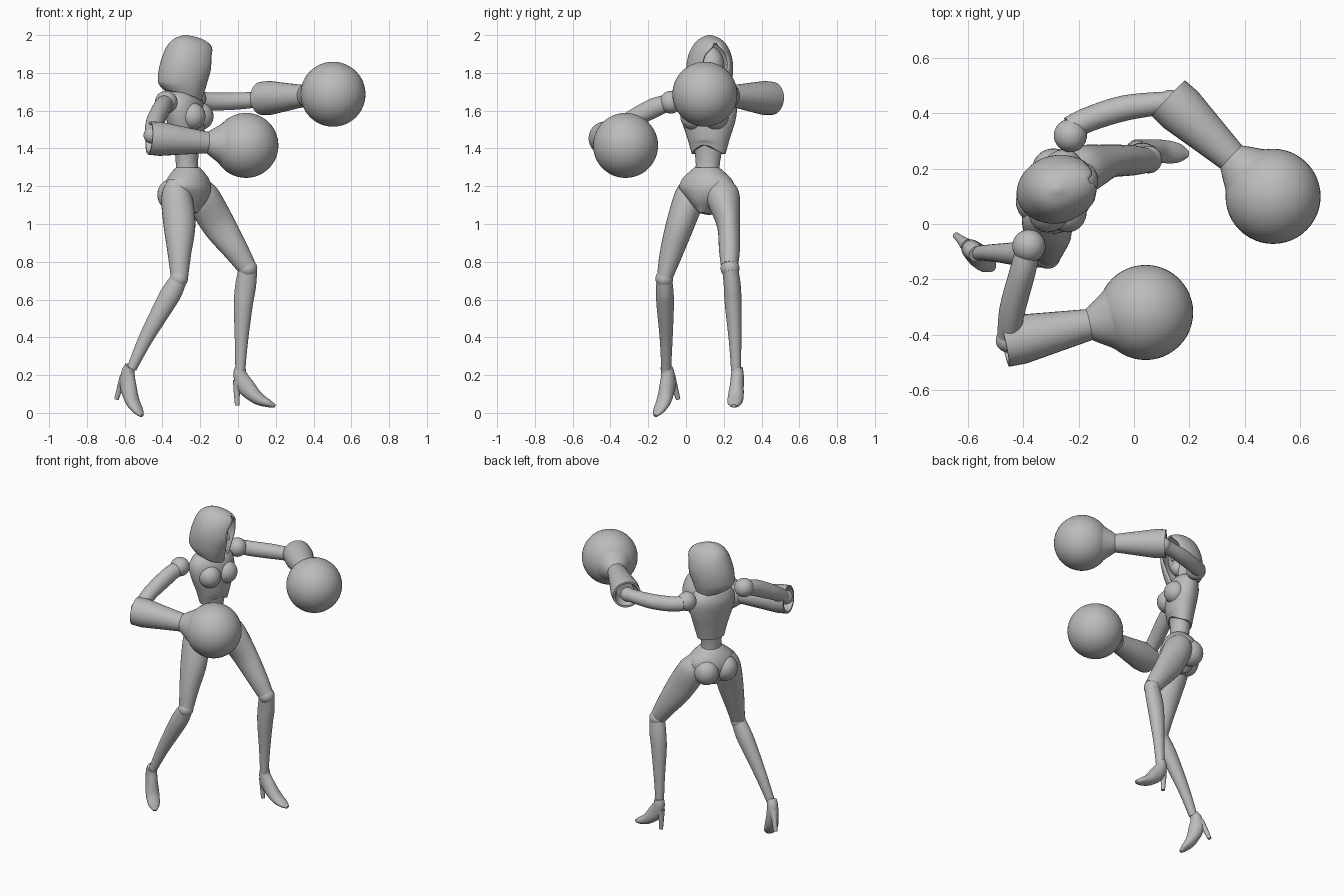
import bpy, bmesh, math
from mathutils import Vector, Matrix

cube = bpy.data.objects.get("Cube")
if cube:
    bpy.data.objects.remove(cube, do_unlink=True)

grey = bpy.data.materials.new("plain grey")
grey.use_nodes = True
grey.diffuse_color = (0.5, 0.5, 0.5, 1)
grey.node_tree.nodes["Principled BSDF"].inputs["Base Color"].default_value = grey.diffuse_color


def finish(obj, angle=40):
    obj.data.materials.append(grey)
    bpy.ops.object.select_all(action='DESELECT')
    obj.select_set(True)
    bpy.context.view_layer.objects.active = obj
    bpy.ops.object.shade_smooth_by_angle(angle=math.radians(angle))
    return obj


def make_object(name, bm):
    bmesh.ops.recalc_face_normals(bm, faces=bm.faces)
    mesh = bpy.data.meshes.new(name)
    bm.to_mesh(mesh)
    bm.free()
    obj = bpy.data.objects.new(name, mesh)
    bpy.context.collection.objects.link(obj)
    return obj


def smooth_keys(keys, steps=5):
    """Catmull-Rom interpolation of position and radii together."""
    keys = [Vector(k) for k in keys]
    out = []
    for i in range(len(keys) - 1):
        a, b, c, d = keys[max(i - 1, 0)], keys[i], keys[i + 1], keys[min(i + 2, len(keys) - 1)]
        for s in range(steps):
            t = s / steps
            out.append(b + (c - a) * (t / 2) + (a * 2 - b * 5 + c * 4 - d) * (t * t / 2)
                       + (b * 3 - a - c * 3 + d) * (t ** 3 / 2))
    return out + [keys[-1]]


def tube(name, keys, side=(0, 1, 0), smooth=True, sides=28):
    """Loft of ellipses; each key is x, y, z, radius along side, other radius."""
    keys = [k if len(k) == 5 else (*k, k[3]) for k in keys]
    rows = smooth_keys(keys) if smooth else [Vector(k) for k in keys]
    centres = [Vector(r[:3]) for r in rows]
    bm, rings = bmesh.new(), []
    for i, row in enumerate(rows):
        if smooth:
            axis = centres[min(i + 1, len(rows) - 1)] - centres[max(i - 1, 0)]
        else:
            axis = centres[-1] - centres[0]
        axis.normalize()
        u = Vector(side)
        u = (u - axis * u.dot(axis)).normalized()
        v = axis.cross(u)
        ring = []
        for k in range(sides):
            a = math.tau * k / sides
            ring.append(bm.verts.new(centres[i] + u * row[3] * math.cos(a) + v * row[4] * math.sin(a)))
        rings.append(ring)
    for r, q in zip(rings, rings[1:]):
        for k in range(sides):
            n = (k + 1) % sides
            bm.faces.new((r[k], r[n], q[n], q[k]))
    bm.faces.new(rings[0])
    bm.faces.new(rings[-1])
    return finish(make_object(name, bm))


def ball(name, centre, size, yaw=0.0, segments=32):
    bpy.ops.mesh.primitive_uv_sphere_add(segments=segments, ring_count=segments // 2, radius=1,
                                         location=centre, rotation=(0, 0, yaw))
    obj = bpy.context.object
    obj.name = name
    obj.scale = size if isinstance(size, tuple) else (size,) * 3
    return finish(obj)


# Torso: bodice with a hem raised at the front, slim waist, neck
chest_side = Vector((0.34, 0.94, 0))
chest_front = Vector((0.94, -0.34, 0))
chest = Vector((-0.28, 0.12, 0))
bodice = tube("bodice", [(-.27, .12, 1.37, .092, .07), (-.27, .12, 1.45, .115, .083),
                         (-.275, .12, 1.55, .148, .095), (-.285, .12, 1.63, .155, .095),
                         (-.29, .12, 1.68, .125, .075), (-.29, .12, 1.715, .055, .045)], chest_side)
for v in bodice.data.vertices:
    if v.co.z < 1.44:
        forward = (v.co - chest).dot(chest_front) / 0.08
        v.co.z += 0.05 * max(forward, 0) ** 3 * (1.44 - v.co.z) / 0.07
for label, s in (("left", 1), ("right", -1)):
    ball(label + "_bust", chest + chest_side * 0.062 * s + chest_front * 0.065 + Vector((0, 0, 1.57)),
         (.068, .07, .072), -0.35)
tube("waist", [(-.26, .11, 1.2, .085, .075), (-.27, .115, 1.31, .064, .058), (-.27, .12, 1.46, .09, .07)], chest_side)
tube("neck", [(-.29, .12, 1.66, .045), (-.28, .12, 1.8, .04)])

# Pelvis
hip_side = Vector((0.45, 0.89, 0))
hip_front = Vector((0.89, -0.45, 0))
tube("pelvis", [(-.26, .1, 1.055, .025, .055), (-.265, .105, 1.11, .085, .095), (-.265, .11, 1.18, .15, .115),
                (-.265, .11, 1.235, .14, .105), (-.265, .11, 1.28, .09, .08), (-.265, .11, 1.3, .065, .06)], hip_side)
for label, s in (("left", 1), ("right", -1)):
    ball(label + "_buttock", Vector((-.265, .11, 1.155)) + hip_side * 0.065 * s - hip_front * 0.06,
         (.08, .078, .085), -0.47)

# Hood: open shell with a teardrop face opening
head = Matrix.Translation((-.28, .125, 0)) @ Matrix.Rotation(math.radians(15), 4, 'Z')
# height, back reach, front reach, half width, opening half angle
hood_rows = smooth_keys([(1.68, .115, .085, .095, .25), (1.74, .145, .115, .115, .45),
                         (1.82, .14, .15, .123, .62), (1.89, .12, .155, .113, .6),
                         (1.945, .095, .14, .088, .2), (1.98, .06, .09, .055, .02), (2, .01, .015, .01, .02)])
bm, rings, count = bmesh.new(), [], 40
for z, back, front, width, gap in hood_rows:
    ring = []
    for k in range(count + 1):
        a = gap + (math.tau - 2 * gap) * k / count
        c = math.cos(a)
        tilt = 0.03 * c * max(0, 1.76 - z) / 0.08
        ring.append(bm.verts.new(head @ Vector(((front if c > 0 else back) * c, width * math.sin(a), z - tilt))))
    rings.append(ring)
for r, q in zip(rings, rings[1:]):
    for k in range(count):
        bm.faces.new((r[k], r[k + 1], q[k + 1], q[k]))
bm.faces.new(rings[-1])
for r, q in zip(rings, rings[1:]):
    if r[0].co.z > 1.955:
        bm.faces.new((r[0], q[0], q[-1], r[-1]))
hood = finish(make_object("hood", bm), 50)
shell = hood.modifiers.new("thickness", 'SOLIDIFY')
shell.thickness = 0.012
shell.offset = -1

# Face inside the hood
ball("face", head @ Vector((.015, 0, 1.83)), (.085, .075, .11), math.radians(15))
ball("jaw", head @ Vector((.04, 0, 1.765)), (.05, .045, .05), math.radians(15))
ball("nose", head @ Vector((.1, 0, 1.81)), (.017, .011, .022), math.radians(15), 12)

# Legs
tube("left_thigh", [(-.22, .18, 1.23, .05), (-.19, .195, 1.15, .088), (-.105, .225, 1, .062, .088),
                    (-.01, .23, .86, .055, .066), (.045, .23, .775, .045, .052)])
ball("left_knee", (.052, .233, .765), .05)
tube("left_shin", [(.052, .235, .76, .042, .05), (.04, .245, .67, .045, .055), (.028, .25, .57, .044, .05),
                   (.018, .26, .38, .033, .035), (.012, .265, .22, .026)])
tube("right_thigh", [(-.32, .03, 1.23, .05), (-.325, .02, 1.15, .08), (-.31, -.03, 1, .075, .085),
                     (-.31, -.08, .84, .06, .062), (-.31, -.112, .72, .042, .046)])
ball("right_knee", (-.312, -.115, .71), .047)
tube("right_shin", [(-.315, -.115, .705, .042, .045), (-.35, -.112, .64, .046, .054),
                    (-.39, -.11, .57, .046, .052), (-.49, -.105, .39, .034, .038), (-.563, -.105, .235, .026)])


# High-heeled shoes, modelled about the ankle
def shoe(label, ankle, heading, pitch):
    place = (Matrix.Translation(ankle) @ Matrix.Rotation(math.radians(heading), 4, 'Z')
             @ Matrix.Rotation(math.radians(pitch), 4, 'Y'))
    upper = tube(label + "_shoe", [(0, 0, 0, .029), (0, 0, -.04, .034, .037), (.03, 0, -.1, .037, .047),
                                   (.09, 0, -.16, .042, .035), (.15, 0, -.19, .035, .021),
                                   (.185, 0, -.203, .012, .009)])
    heel = tube(label + "_heel", [(-.012, 0, -.07, .027), (-.018, 0, -.13, .017), (-.016, 0, -.2, .012)])
    upper.matrix_world = heel.matrix_world = place


shoe("left", (.012, .272, .24), -6, 0)
shoe("right", (-.57, -.108, .247), -42, 25)


# Arms: shoulder joint, curved upper arm, hollow cuff and round glove
def arm(label, shoulder, upper, cuff, fist):
    ball(label + "_shoulder", shoulder, .06)
    tube(label + "_upper_arm", upper, side=(0, 0, 1))
    ball(label + "_elbow", upper[-1][:3], .045)
    start, end = Vector(cuff), Vector(fist)
    profile = [(.12, .055), (0, .076), (0, .088), (.12, .09), (.35, .074), (.6, .057),
               (.65, .075), (.72, .098), (.79, .128)]
    tube(label + "_cuff", [(*start.lerp(end, t), r) for t, r in profile], (0, 0, 1), smooth=False)
    ball(label + "_glove", fist, .172, segments=48)


arm("left", (-.23, .32, 1.665),
    [(-.23, .345, 1.66, .045), (-.16, .38, 1.65, .047, .045), (-.03, .42, 1.65, .046), (.13, .44, 1.66, .04)],
    (.125, .455, 1.665), (.503, .1, 1.687))
arm("right", (-.38, -.08, 1.645),
    [(-.385, -.1, 1.64, .045), (-.405, -.18, 1.61, .052, .047), (-.44, -.31, 1.54, .047), (-.455, -.42, 1.47, .04)],
    (-.47, -.43, 1.455), (.042, -.32, 1.416))
